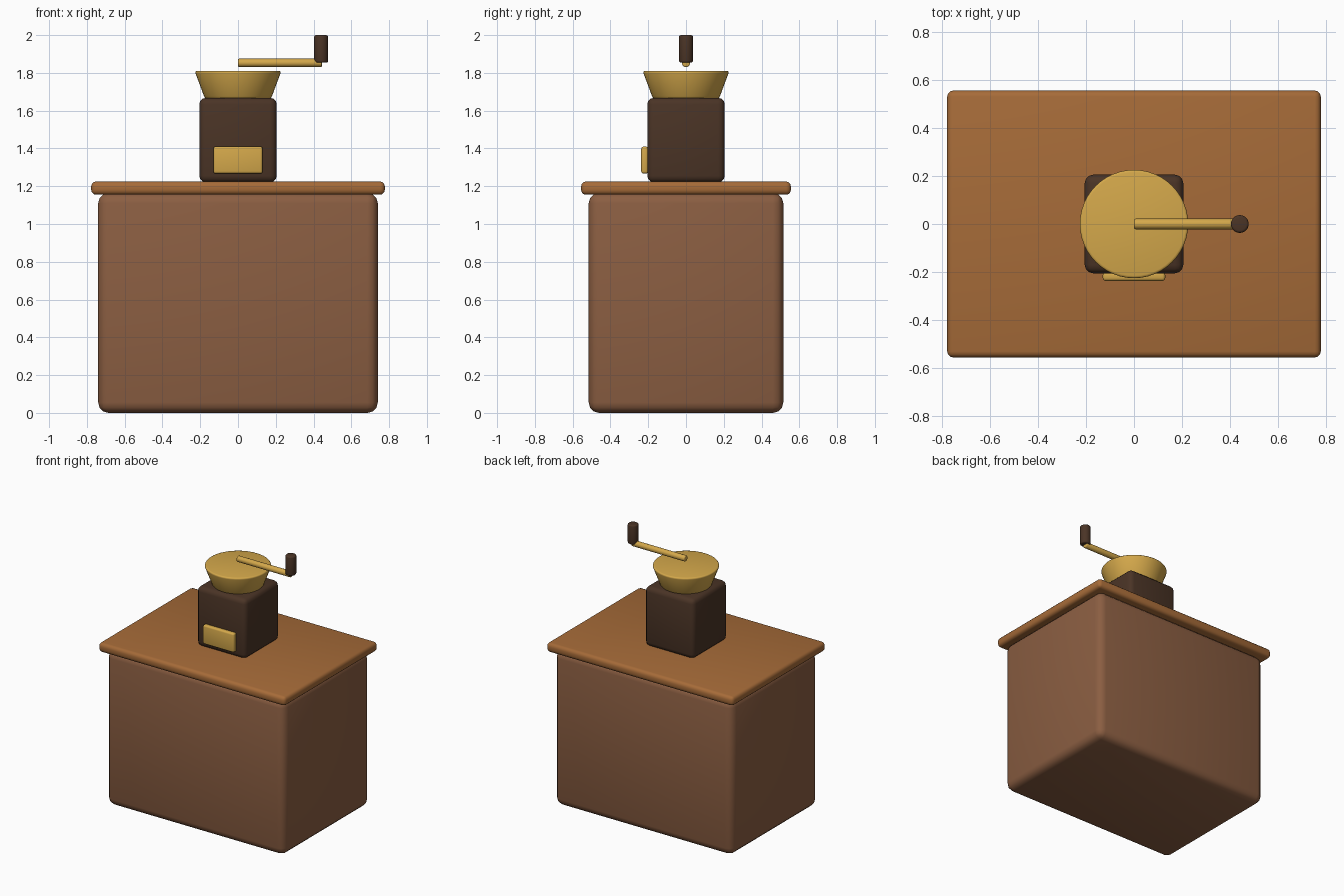
import bpy
import bmesh
from math import pi
from mathutils import Matrix

if "Cube" in bpy.data.objects:
    bpy.data.objects.remove(bpy.data.objects["Cube"], do_unlink=True)


def make_material(name, rgb):
    mat = bpy.data.materials.new(name)
    mat.use_nodes = True
    mat.diffuse_color = (*rgb, 1)
    shader = mat.node_tree.nodes["Principled BSDF"]
    shader.inputs["Base Color"].default_value = (*rgb, 1)
    return mat


cabinet_wood = make_material("cabinet brown", (0.258, 0.112, 0.054))
top_wood = make_material("warm worktop wood", (0.381, 0.147, 0.040))
dark_wood = make_material("dark wood", (0.069, 0.034, 0.019))
brass = make_material("brass", (0.658, 0.392, 0.070))


def finish(name, bm, mat, bevel, segments=3):
    """Turn a bmesh into a bevelled, smoothly shaded object."""
    mesh = bpy.data.meshes.new(name)
    bm.to_mesh(mesh)
    bm.free()
    mesh.materials.append(mat)
    obj = bpy.data.objects.new(name, mesh)
    bpy.context.collection.objects.link(obj)
    mod = obj.modifiers.new("rounded edges", "BEVEL")
    mod.width = bevel
    mod.segments = segments
    mod.limit_method = "ANGLE"
    bpy.ops.object.select_all(action="DESELECT")
    obj.select_set(True)
    bpy.context.view_layer.objects.active = obj
    bpy.ops.object.modifier_apply(modifier=mod.name)
    bpy.ops.object.shade_smooth_by_angle(angle=pi / 4)
    return obj


def box(name, low, high, mat, bevel):
    bm = bmesh.new()
    bmesh.ops.create_cube(bm, size=1)
    for v in bm.verts:
        v.co = [a + (b - a) * (c + 0.5) for a, b, c in zip(low, high, v.co)]
    return finish(name, bm, mat, bevel)


def cone(name, centre, r_low, r_high, length, mat, bevel, axis="Z", sides=32):
    bm = bmesh.new()
    bmesh.ops.create_cone(bm, cap_ends=True, segments=sides,
                          radius1=r_low, radius2=r_high, depth=length)
    turn = Matrix.Rotation(pi / 2, 4, "Y") if axis == "X" else Matrix()
    bmesh.ops.transform(bm, matrix=Matrix.Translation(centre) @ turn, verts=bm.verts)
    return finish(name, bm, mat, bevel)


# Cabinet and overhanging worktop
box("cabinet", (-0.74, -0.515, 0), (0.74, 0.515, 1.165), cabinet_wood, 0.055)
box("worktop", (-0.777, -0.555, 1.155), (0.777, 0.555, 1.225), top_wood, 0.025)

# Grinder body with its drawer front
box("grinder_body", (-0.205, -0.205, 1.22), (0.205, 0.205, 1.668), dark_wood, 0.035)
box("drawer_front", (-0.13, -0.237, 1.267), (0.13, -0.2, 1.41), brass, 0.012)

# Flared hopper
cone("hopper", (0, 0, 1.736), 0.174, 0.23, 0.15, brass, 0.015, sides=48)

# Crank arm and upright knob
cone("crank_arm", (0.222, 0, 1.853), 0.022, 0.022, 0.444, brass, 0.006, axis="X", sides=20)
cone("crank_knob", (0.44, 0, 1.927), 0.037, 0.037, 0.146, dark_wood, 0.01, sides=24)
